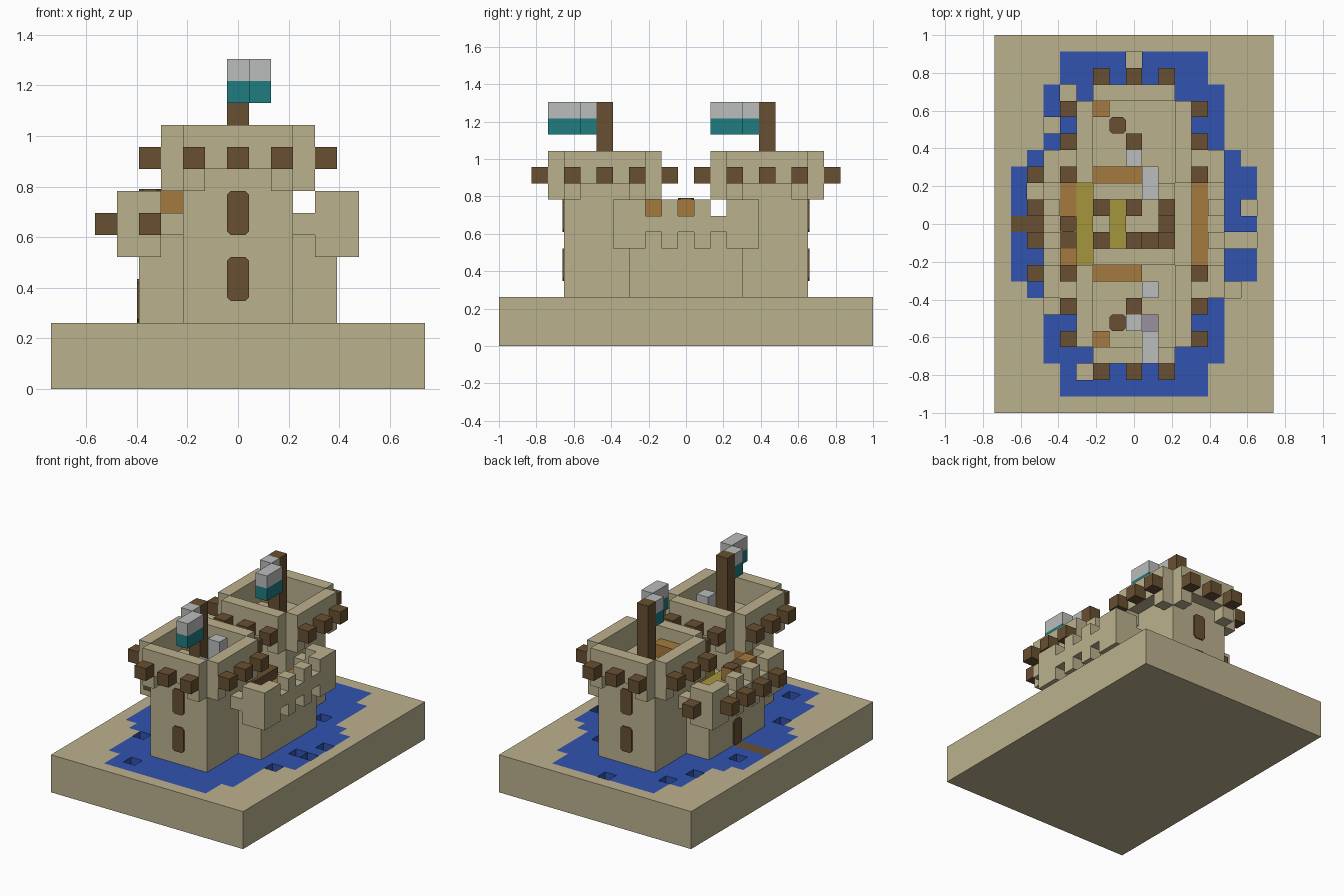
import bpy, bmesh, math
from mathutils import Matrix, Vector

if "Cube" in bpy.data.objects:
    bpy.data.objects.remove(bpy.data.objects["Cube"])

U = 2 / 23          # size of one building block
AX = [Vector(a) for a in ((1, 0, 0), (0, 1, 0), (0, 0, 1))]


def material(name, rgb):
    m = bpy.data.materials.new(name)
    m.use_nodes = True
    m.diffuse_color = (*rgb, 1)
    m.node_tree.nodes["Principled BSDF"].inputs["Base Color"].default_value = (*rgb, 1)
    return m


SAND = material("sandstone", (0.50, 0.44, 0.27))
WATER = material("water_blue", (0.032, 0.087, 0.43))
WOOD = material("dark_wood", (0.14, 0.08, 0.032))
PLANK = material("orange_wood", (0.376, 0.195, 0.048))
STRAW = material("straw", (0.376, 0.305, 0.048))
WHITE = material("pale_grey", (0.49, 0.51, 0.50))
TEAL = material("teal", (0.014, 0.20, 0.216))
LILAC = material("lilac_grey", (0.33, 0.28, 0.35))


def finish(name, bm, *mats):
    mesh = bpy.data.meshes.new(name)
    bm.to_mesh(mesh)
    bm.free()
    for m in mats:
        mesh.materials.append(m)
    ob = bpy.data.objects.new(name, mesh)
    bpy.context.collection.objects.link(ob)
    return ob


def box(x, y, z):
    """Cells of a solid box; each argument is a number or an inclusive range."""
    span = [range(a, b + 1) for a, b in
            [(r, r) if isinstance(r, int) else r for r in (x, y, z)]]
    return {(i, j, k) for i in span[0] for j in span[1] for k in span[2]}


def blocks(name, cells, mat):
    """Join cells into one mesh, keeping only the outer faces."""
    bm = bmesh.new()
    for c in cells:
        for a in range(3):
            p, q = AX[(a + 1) % 3], AX[(a + 2) % 3]
            for s in (-1, 1):
                if tuple(int(v) for v in Vector(c) + AX[a] * s) in cells:
                    continue
                mid = Vector(c) + Vector((0, 0, 0.5)) + AX[a] * s / 2
                quad = [mid + (p * e + q * f) / 2
                        for e, f in ((-1, -1), (1, -1), (1, 1), (-1, 1))]
                bm.faces.new([bm.verts.new(v * U) for v in quad[::s]])
    bmesh.ops.remove_doubles(bm, verts=bm.verts, dist=U / 100)
    bmesh.ops.dissolve_limit(bm, angle_limit=0.01, verts=bm.verts, edges=bm.edges)
    return finish(name, bm, mat)


def plate(name, loc, rot, w, h, mat):
    """Thin plate with clipped corners, facing local z."""
    c, bm = 0.015, bmesh.new()
    w, h = w / 2, h / 2
    outline = [(w, h - c), (w - c, h), (c - w, h), (-w, h - c),
               (-w, c - h), (c - w, -h), (w - c, -h), (w, c - h)]
    f = bm.faces.new([bm.verts.new((x, y, 0)) for x, y in outline])
    top = bmesh.ops.extrude_face_region(bm, geom=[f])["geom"]
    bmesh.ops.translate(bm, vec=(0, 0, 0.008),
                        verts=[v for v in top if isinstance(v, bmesh.types.BMVert)])
    bmesh.ops.recalc_face_normals(bm, faces=bm.faces)
    bm.transform(Matrix.Translation(Vector(loc)) @ rot)
    finish(name, bm, mat)


# Ground slab with a painted moat, a plank crossing and pits in the water
PITS = {(0, 10), (-3, -9), (-5, -5), (6, -4), (-5, 6), (-4, 8),
        (-6, 2), (7, 1), (6, -1), (7, -1), (4, 5)}


def moat_half_width(row):
    row = abs(row)
    return 7 if row <= 3 else 6 if row == 4 else 5 if row <= 8 else 4 if row <= 10 else -1


bm = bmesh.new()
bmesh.ops.create_grid(bm, x_segments=17, y_segments=23, size=0.5,
                      matrix=Matrix.Diagonal((17 * U, 23 * U, 1, 1)))
bmesh.ops.translate(bm, verts=bm.verts, vec=(0, 0, 3 * U))
pits = []
for f in bm.faces:
    m = f.calc_center_median() / U
    cell = (round(m.x), round(m.y))
    if abs(cell[0]) <= moat_half_width(cell[1]):
        f.material_index = 1
    if cell[1] == 0 and -7 <= cell[0] <= -5:
        f.material_index = 2
    if cell in PITS:
        pits.append(f)
rim = [e for e in bm.edges if e.is_boundary]
skirt = bmesh.ops.extrude_edge_only(bm, edges=rim)["geom"]
low = [v for v in skirt if isinstance(v, bmesh.types.BMVert)]
bmesh.ops.translate(bm, verts=low, vec=(0, 0, -3 * U))
bmesh.ops.contextual_create(bm, geom=[e for e in skirt if isinstance(e, bmesh.types.BMEdge)
                                      and e.is_boundary])
for f in skirt:
    if isinstance(f, bmesh.types.BMFace):
        f.material_index = 0
for f in bmesh.ops.extrude_discrete_faces(bm, faces=pits)["faces"]:
    bmesh.ops.translate(bm, verts=f.verts, vec=(0, 0, -U))
    f.material_index = 0
bmesh.ops.recalc_face_normals(bm, faces=bm.faces)
for f in bm.faces:
    if len(f.verts) > 4:
        f.material_index = 0
finish("ground_and_moat", bm, SAND, WATER, WOOD)

# Keep: solid body, walls with notches above and below
keep = box((-4, 4), (-3, 3), (3, 6))
wall = box((-5, 5), (-4, 4), (6, 8)) - box((-4, 4), (-3, 3), (6, 8))
for n in (-2, 0, 2):
    wall -= box((-5, 5), n, 6) | box((-5, 5), n, 8)
for s in (-3, 3):
    wall -= box(s, (-4, 4), 6) | box(s, (-4, 4), 8)
keep |= wall

# Two towers: shaft, overhanging floor and hollow parapet without corners
beams = set()
for cy in (-5, 5):
    keep |= box((-2, 2), (cy - 2, cy + 2), (3, 9))
    ring = box((-3, 3), (cy - 3, cy + 3), (9, 11))
    ring -= box((-2, 2), (cy - 2, cy + 2), (10, 11))
    ring -= {(sx * 3, cy + sy * 3, k) for sx in (-1, 1) for sy in (-1, 1) for k in (9, 10, 11)}
    # arch recess under the middle of each side
    ring -= box((-1, 1), cy - 3, 9) | box((-1, 1), cy + 3, 9)
    ring -= box(-3, (cy - 1, cy + 1), 9) | box(3, (cy - 1, cy + 1), 9)
    keep |= ring
    for n in (-2, 0, 2):
        beams |= {(n, cy - 4, 10), (n, cy + 4, 10), (-4, cy + n, 10), (4, cy + n, 10)}
blocks("castle_walls", keep, SAND)

# Projecting beam ends
for n in (-3, -1, 1, 3):
    beams.add((-6, n, 7))
for s in (-5, 5):
    beams.add((-4, s, 7))
blocks("beam_ends", beams, WOOD)

# Courtyard walkways, straw and timber
blocks("walkway_left", box(4, (-2, 2), 7), PLANK)
blocks("walkway_right", box(-4, (-2, 2), 7) | {(-4, -2, 8), (-4, 0, 8), (-3, -3, 8)}, PLANK)
blocks("walkway_cover", box(-4, -1, 8), WOOD)
plate("walkway_lid", (-4 * U, 0, 9 * U), Matrix(), U, U, WOOD)
blocks("straw_rows", box(-3, (-2, 2), 7) | box(-1, (-1, 1), 7), STRAW)
blocks("courtyard_timber", box((1, 2), -1, 7) | box(2, (0, 1), 7), WOOD)

# Furniture, flagpoles and stepped flags on the towers
for cy, side, tag in ((-5, -1, "front"), (5, 1, "back")):
    blocks(tag + "_bench", box((-2, 0), cy - side * 2, 10) | {(-2, cy + side * 2, 10)}, PLANK)
    blocks(tag + "_flagpole", box(0, cy, (10, 14)), WOOD)
    for k, mat, part in ((13, TEAL, "lower"), (14, WHITE, "upper")):
        blocks(f"{tag}_flag_{part}", box(0, cy - 1, k) | box(1, (cy - 3, cy - 2), k), mat)
    plate(tag + "_hatch", (-U, (cy + side) * U, 10 * U), Matrix(), U, U, WOOD)
    # tall narrow windows
    face = side * 7.5 * U
    turn = Matrix.Rotation(-side * math.pi / 2, 4, "X")
    for k in (5, 8):
        plate(f"{tag}_window", (0, face, k * U), turn, U, 2 * U, WOOD)
blocks("guard", box(1, -4, (10, 11)), WHITE)
blocks("crate", box(1, -6, 10), LILAC)

# Gate above the plank crossing
plate("gate", (-4.5 * U, 0, 4 * U), Matrix.Rotation(-math.pi / 2, 4, "Y"), 2 * U, U, WOOD)
